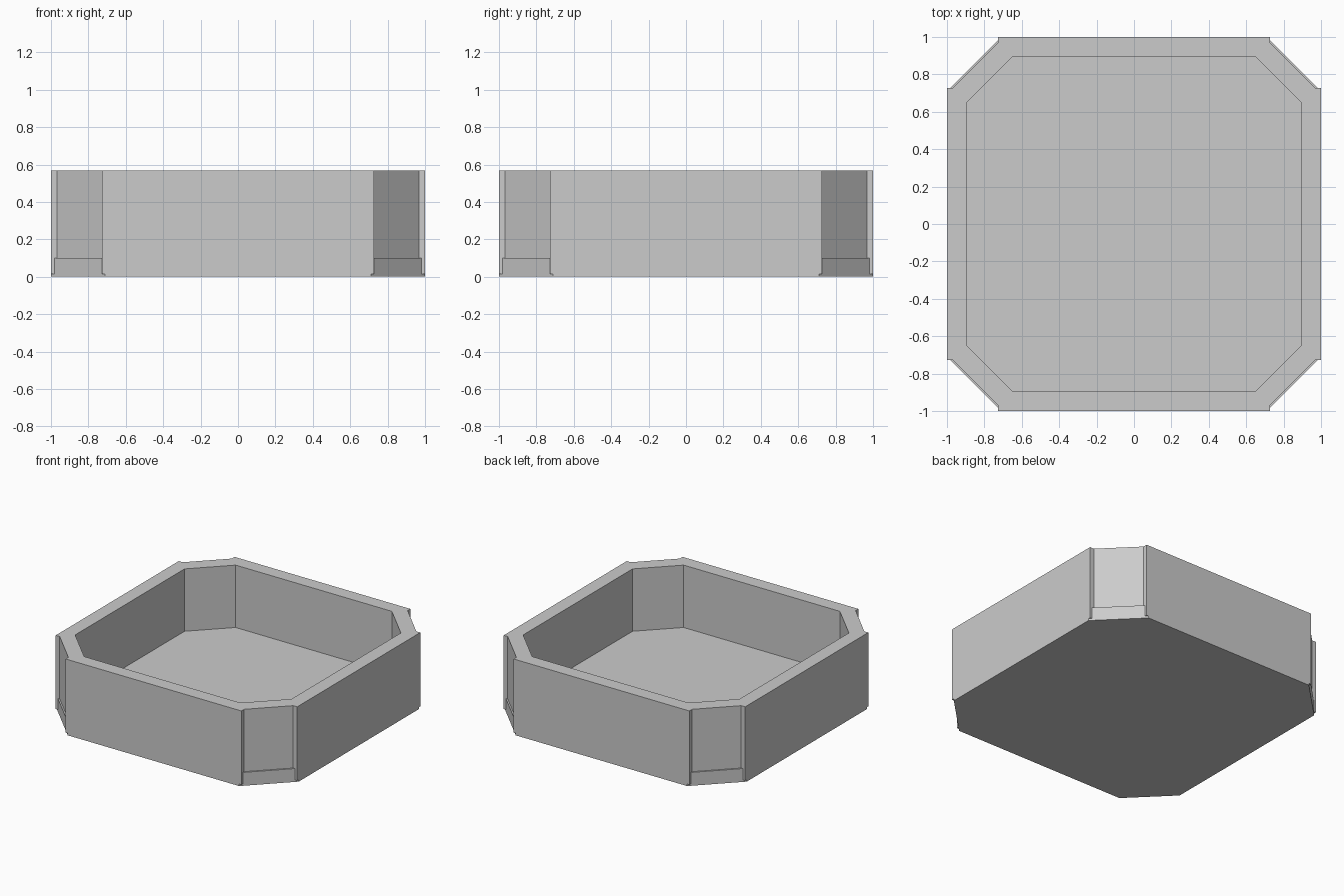
import bpy
import bmesh

if "Cube" in bpy.data.objects:
    bpy.data.objects.remove(bpy.data.objects["Cube"])

HEIGHT, BASE_TOP, LIP = 0.567, 0.10, 0.015
NOTCH = 0.728


def ring(bm, corner, z):
    """Repeat one corner's four points around all four corners."""
    verts, pts = [], corner
    for _ in range(4):
        verts += [bm.verts.new((x, y, z)) for x, y in pts]
        pts = [(-y, x) for x, y in pts]
    return verts


def mirrored(a, b):
    """Corner points symmetric about the diagonal."""
    return [a, b, b[::-1], a[::-1]]


# Corner outlines
foot = mirrored((1, 0.71), (0.982, NOTCH))           # plain octagon
plinth = mirrored((1, NOTCH), (0.982, NOTCH))        # notched corner
wall = mirrored((1, NOTCH), (0.967, NOTCH))          # recessed corner panel
cavity = mirrored((0.896, 0.647), (0.896, 0.647))    # inner octagon

# Tray: outside from bottom to rim, then inside down to the floor
bm = bmesh.new()
levels = [(foot, 0), (foot, LIP), (plinth, LIP), (plinth, BASE_TOP),
          (wall, BASE_TOP), (wall, HEIGHT), (cavity, HEIGHT), (cavity, BASE_TOP)]
rings = [ring(bm, corner, z) for corner, z in levels]
for low, high in zip(rings, rings[1:]):
    for i in range(16):
        j = (i + 1) % 16
        bm.faces.new((low[i], low[j], high[j], high[i]))
bm.faces.new(rings[0][::-1])
bm.faces.new(rings[-1])

# Merge the coincident points and tidy flat areas
bmesh.ops.remove_doubles(bm, verts=bm.verts[:], dist=1e-4)
bmesh.ops.dissolve_degenerate(bm, edges=bm.edges[:], dist=1e-4)
bmesh.ops.recalc_face_normals(bm, faces=bm.faces[:])

mesh = bpy.data.meshes.new("tray")
bm.to_mesh(mesh)
bm.free()
bpy.context.collection.objects.link(bpy.data.objects.new("tray", mesh))
